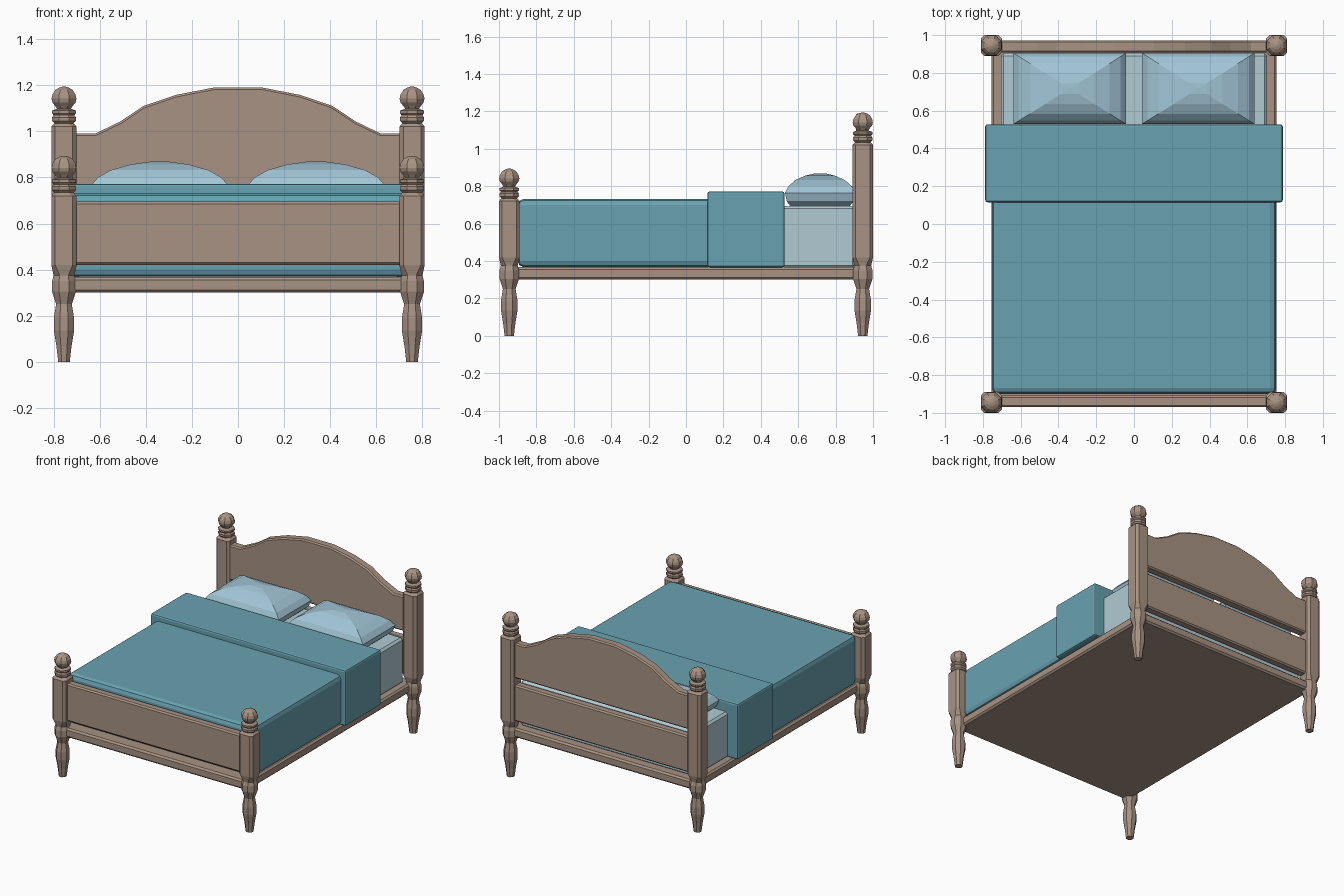
import bpy, bmesh

if "Cube" in bpy.data.objects:
    bpy.data.objects.remove(bpy.data.objects["Cube"])

def material(name, rgb):
    m = bpy.data.materials.new(name)
    m.diffuse_color = (*rgb, 1)
    m.use_nodes = True
    m.node_tree.nodes["Principled BSDF"].inputs["Base Color"].default_value = m.diffuse_color
    return m

WOOD = material("wood", (0.39, 0.29, 0.225))
TEAL = material("blanket_teal", (0.14, 0.36, 0.44))
PALE = material("pillow_blue", (0.36, 0.56, 0.67))
WHITE = material("mattress_pale", (0.44, 0.60, 0.65))

def finish(name, bm, mat, bevel=0, segments=1):
    bmesh.ops.recalc_face_normals(bm, faces=bm.faces)
    me = bpy.data.meshes.new(name)
    bm.to_mesh(me)
    bm.free()
    me.materials.append(mat)
    ob = bpy.data.objects.new(name, me)
    bpy.context.collection.objects.link(ob)
    if bevel:
        b = ob.modifiers.new("bevel", 'BEVEL')
        b.width, b.segments = bevel, segments
        b.limit_method, b.angle_limit = 'ANGLE', 0.9
    return ob

def box(name, x, y, z, mat, bevel=0.01, segments=1):
    bm = bmesh.new()
    bmesh.ops.create_cube(bm, size=1)
    for v in bm.verts:
        v.co = [lo + (c + 0.5) * (hi - lo) for c, (lo, hi) in zip(v.co, (x, y, z))]
    return finish(name, bm, mat, bevel, segments)

def loft(name, rings, mat):
    """Skin a stack of equal-sized point rings and cap both ends."""
    bm = bmesh.new()
    loops = [[bm.verts.new(p) for p in ring] for ring in rings]
    n = len(loops[0])
    for a, b in zip(loops, loops[1:]):
        for i in range(n):
            j = (i + 1) % n
            bm.faces.new((a[i], a[j], b[j], b[i]))
    bm.faces.new(loops[0])
    bm.faces.new(loops[-1])
    return finish(name, bm, mat)

def octagon(cx, cy, z, r, chamfer=None):
    k = r - (chamfer if chamfer else r * 0.586)
    pts = [(r, -k), (r, k), (k, r), (-k, r), (-r, k), (-r, -k), (-k, -r), (k, -r)]
    return [(cx + x, cy + y, z) for x, y in pts]

# Turned posts: leg, chamfered block, collar and ball
LEG = [(0, 0.025), (0.07, 0.033), (0.135, 0.044), (0.19, 0.044), (0.25, 0.034),
       (0.305, 0.052), (0.35, 0.052), (0.375, 0.045)]
FINIAL = [(0.015, 0.042), (0.025, 0.052), (0.04, 0.052), (0.05, 0.045), (0.058, 0.052),
          (0.07, 0.052), (0.078, 0.03), (0.09, 0.038), (0.105, 0.05), (0.122, 0.054),
          (0.14, 0.05), (0.16, 0.037), (0.17, 0.02), (0.174, 0.006)]
for label, y, top in (("foot", -0.945, 0.72), ("head", 0.945, 1.02)):
    for side, x in (("left", -0.755), ("right", 0.755)):
        rings = [octagon(x, y, z, r) for z, r in LEG]
        rings += [octagon(x, y, z, 0.055, 0.017) for z in (0.42, top)]
        rings += [octagon(x, y, top + z, r) for z, r in FINIAL]
        loft(f"{label}_post_{side}", rings, WOOD)

# Bed base and lower panels
box("bed_base", (-0.755, 0.755), (-0.97, 0.97), (0.30, 0.368), WOOD, 0.012)
box("footboard_panel", (-0.72, 0.72), (-0.97, -0.908), (0.42, 0.695), WOOD)
box("headboard_lower_panel", (-0.72, 0.72), (0.908, 0.972), (0.42, 0.685), WOOD)

# Arched headboard panel
half = [(0.105, 1.19), (0.27, 1.158), (0.41, 1.11), (0.51, 1.043), (0.62, 0.99),
        (0.72, 0.99), (0.72, 0.735)]
outline = half + [(-x, z) for x, z in reversed(half)]
arch = loft("headboard_arch", [[(x, y, z) for x, z in outline] for y in (0.908, 0.972)], WOOD)
b = arch.modifiers.new("bevel", 'BEVEL')
b.width, b.segments, b.limit_method, b.angle_limit = 0.009, 1, 'ANGLE', 0.9

# Bedding
box("mattress", (-0.705, 0.705), (-0.88, 0.905), (0.36, 0.695), WHITE, 0.015)
box("blanket", (-0.753, 0.753), (-0.9, 0.5), (0.368, 0.732), TEAL, 0.032, 2)
box("blanket_fold", (-0.788, 0.788), (0.115, 0.527), (0.366, 0.772), TEAL, 0.012, 2)

# Pillows from nested rectangles
PILLOW = [(0.84, 0.692), (0.95, 0.72), (1, 0.765), (0.9, 0.80), (0.71, 0.832),
          (0.43, 0.856), (0.16, 0.868), (0.02, 0.869)]
for side, cx in (("left", -0.34), ("right", 0.34)):
    loft(f"pillow_{side}",
         [[(cx + sx * 0.298 * s, 0.717 + sy * 0.188 * s, z)
           for sx, sy in ((-1, -1), (1, -1), (1, 1), (-1, 1))] for s, z in PILLOW], PALE)
